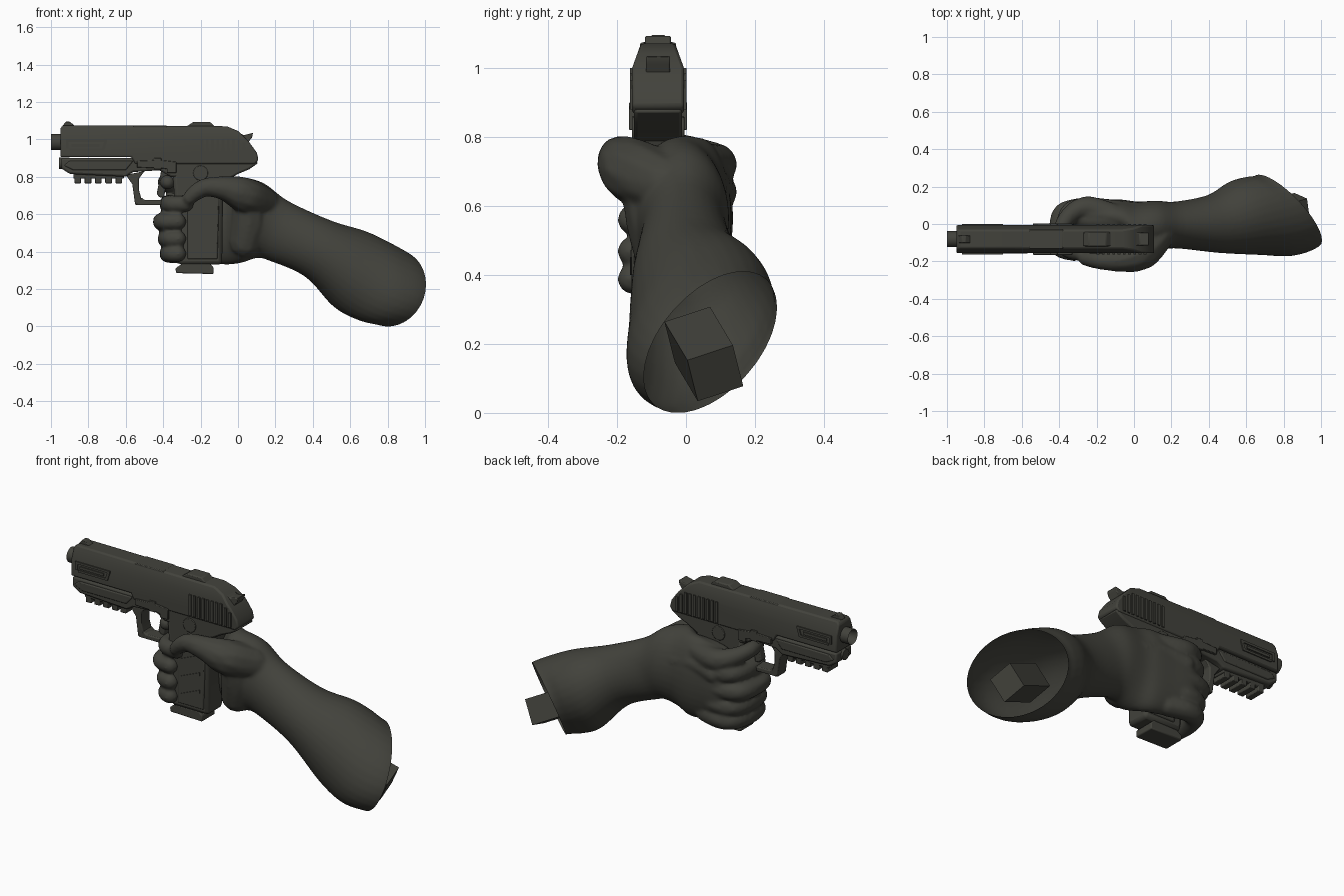
import bpy, bmesh, math
from mathutils import Vector, Matrix

if "Cube" in bpy.data.objects:
    bpy.data.objects.remove(bpy.data.objects["Cube"])

GY = -0.081  # centre plane of the pistol
mat = bpy.data.materials.new("dark_olive_grey")
mat.diffuse_color = (0.055, 0.055, 0.045, 1)
mat.use_nodes = True
mat.node_tree.nodes["Principled BSDF"].inputs["Base Color"].default_value = mat.diffuse_color


def finish(name, bm, bevel=0.0, angle=30):
    bmesh.ops.recalc_face_normals(bm, faces=bm.faces)
    me = bpy.data.meshes.new(name)
    bm.to_mesh(me)
    bm.free()
    me.materials.append(mat)
    ob = bpy.data.objects.new(name, me)
    bpy.context.collection.objects.link(ob)
    bpy.ops.object.select_all(action='DESELECT')
    bpy.context.view_layer.objects.active = ob
    ob.select_set(True)
    if bevel:
        m = ob.modifiers.new("edge_bevel", 'BEVEL')
        m.width, m.segments, m.limit_method = bevel, 2, 'ANGLE'
    bpy.ops.object.shade_smooth_by_angle(angle=math.radians(angle))
    return ob


def add_prism(bm, pts, y0, y1):
    """Side profile (x, z) extruded between two y values."""
    vs = [bm.verts.new((x, y0, z)) for x, z in pts]
    f = bm.faces.new(vs)
    r = bmesh.ops.extrude_face_region(bm, geom=[f])
    for v in r['geom']:
        if isinstance(v, bmesh.types.BMVert):
            v.co.y = y1


def prism(name, pts, half, bevel=0.006, y=GY):
    bm = bmesh.new()
    add_prism(bm, pts, y - half, y + half)
    return finish(name, bm, bevel)


def rect(x0, x1, z0, z1):
    return [(x0, z0), (x1, z0), (x1, z1), (x0, z1)]


def cyl(name, x0, x1, z, r, y=GY, hole=0.0):
    bm = bmesh.new()
    bmesh.ops.create_cone(bm, cap_ends=True, segments=24, radius1=r, radius2=r, depth=x1 - x0,
                          matrix=Matrix.Translation(((x0 + x1) / 2, y, z)) @ Matrix.Rotation(math.pi / 2, 4, 'Y'))
    if hole:  # sunken bore in the front cap
        front = [f for f in bm.faces if len(f.verts) > 4 and f.calc_center_median().x < x0 + 1e-4]
        bmesh.ops.inset_region(bm, faces=front, thickness=r - hole)
        for v in front[0].verts:
            v.co.x += 0.05
    return finish(name, bm)


# ---------- pistol ----------
# Slide: side profile, narrowed above its shoulder
bm = bmesh.new()
add_prism(bm, [(-0.95, 0.905), (-0.95, 1.06), (-0.935, 1.075), (-0.06, 1.07), (0.0, 1.045), (0.06, 0.985),
               (0.1, 0.93), (0.11, 0.89), (0.09, 0.868), (-0.55, 0.868), (-0.57, 0.905)], GY - 0.075, GY + 0.075)
bmesh.ops.bisect_plane(bm, geom=bm.verts[:] + bm.edges[:] + bm.faces[:], plane_co=(0, 0, 1.0), plane_no=(0, 0, 1))
for v in bm.verts:
    if v.co.z > 1.0:
        v.co.y = GY + (v.co.y - GY) * (1 - (v.co.z - 1.0) * 4.8)
finish("slide", bm, 0.008)

# Barrel and recoil rod
cyl("barrel", -1.0, -0.9, 0.985, 0.043, hole=0.026)
cyl("recoil_rod", -0.957, -0.9, 0.872, 0.03)

# Frame with dust cover and tang
prism("frame", [(-0.945, 0.9), (-0.945, 0.845), (-0.9, 0.815), (-0.6, 0.8), (-0.56, 0.825), (-0.42, 0.835),
                (-0.36, 0.8), (-0.06, 0.78), (0.0, 0.815), (0.06, 0.84), (0.11, 0.875), (0.08, 0.89), (-0.56, 0.9)],
      0.07, 0.01)
prism("dust_cover_panel", [(-0.9, 0.885), (-0.93, 0.86), (-0.88, 0.835), (-0.6, 0.835), (-0.56, 0.885)], 0.076)

# Accessory rail with teeth
prism("rail", rect(-0.88, -0.61, 0.79, 0.82), 0.05)
bm = bmesh.new()
for i in range(5):
    x = -0.875 + i * 0.055
    add_prism(bm, rect(x, x + 0.036, 0.765, 0.8), GY - 0.05, GY + 0.05)
finish("rail_teeth", bm, 0.004)

# Trigger guard and trigger
prism("guard_front", [(-0.6, 0.81), (-0.565, 0.76), (-0.55, 0.65), (-0.51, 0.66), (-0.53, 0.73), (-0.53, 0.79),
                      (-0.5, 0.83)], 0.04)
prism("guard_bottom", [(-0.55, 0.648), (-0.32, 0.648), (-0.32, 0.675), (-0.5, 0.675), (-0.515, 0.69)], 0.04)
prism("trigger", [(-0.41, 0.84), (-0.42, 0.78), (-0.435, 0.71), (-0.42, 0.69), (-0.395, 0.69), (-0.37, 0.84)], 0.022)

# Grip, panels, and magazine base
grip = [(-0.35, 0.84), (-0.335, 0.6), (-0.32, 0.33), (-0.085, 0.33), (-0.08, 0.7), (-0.03, 0.83)]
prism("grip", grip, 0.07, 0.02)
prism("grip_panels", [(-0.27, 0.7), (-0.27, 0.36), (-0.11, 0.36), (-0.1, 0.7), (-0.14, 0.73)], 0.077)
bm = bmesh.new()
for s in (-1, 1):  # slanted ridges on each panel
    for z in (0.4, 0.5, 0.6):
        add_prism(bm, [(-0.25, z), (-0.25, z + 0.02), (-0.13, z + 0.07), (-0.13, z + 0.05)],
                  GY + s * 0.07, GY + s * 0.082)
finish("grip_ridges", bm)
prism("magazine_base", [(-0.3, 0.335), (-0.335, 0.31), (-0.33, 0.285), (-0.13, 0.28), (-0.13, 0.315), (-0.15, 0.335)],
      0.06)

# Rear serrations and front slide windows on both sides
bm = bmesh.new()
for s in (-1, 1):
    for i in range(10):
        x = -0.2 + i * 0.028
        top = min(1.0, 1.0 - x * 0.7)
        add_prism(bm, [(x, 0.88), (x + 0.015, 0.88), (x + 0.015, top), (x, top)], GY + s * 0.07, GY + s * 0.082)
finish("slide_serrations", bm)
bm = bmesh.new()
for s in (-1, 1):
    for b in (rect(-0.92, -0.7, 0.985, 0.998), rect(-0.9, -0.72, 0.94, 0.952), rect(-0.92, -0.905, 0.95, 0.99),
              [(-0.73, 0.945), (-0.715, 0.94), (-0.7, 0.99), (-0.715, 0.99)], rect(-0.89, -0.74, 0.96, 0.975)):
        add_prism(bm, b, GY + s * 0.07, GY + s * 0.081)
finish("slide_windows", bm)

# Controls: slide stop, takedown block and frame pin
bm = bmesh.new()
for s in (-1, 1):
    for b in ([(-0.54, 0.85), (-0.4, 0.845), (-0.33, 0.83), (-0.33, 0.88), (-0.42, 0.89), (-0.54, 0.885)],
              rect(-0.45, -0.41, 0.84, 0.9), rect(-0.38, -0.33, 0.82, 0.875)):
        add_prism(bm, b, GY + s * 0.06, GY + s * 0.084)
    bmesh.ops.create_cone(bm, cap_ends=True, segments=16, radius1=0.04, radius2=0.04, depth=0.012,
                          matrix=Matrix.Translation((-0.2, GY + s * 0.07, 0.82)) @ Matrix.Rotation(math.pi / 2, 4, 'X'))
finish("frame_controls", bm, 0.003)

# Sights, ejection port cover, hammer
prism("rear_sight", [(-0.28, 1.065), (-0.24, 1.093), (-0.15, 1.093), (-0.12, 1.065)], 0.038)
prism("front_sight", [(-0.94, 1.07), (-0.92, 1.095), (-0.9, 1.095), (-0.87, 1.07)], 0.02, 0.003)
prism("ejection_port", rect(-0.56, -0.38, 1.0, 1.073), 0.052, 0.004)
prism("hammer", [(-0.03, 1.0), (0.0, 1.04), (0.03, 1.022), (0.08, 1.035), (0.075, 1.01), (0.055, 0.985),
                 (0.05, 0.96)], 0.035, 0.004)

# ---------- hand and forearm ----------
# Cross sections: centre, half axis across, half axis up
stations = [
    (-0.33, .06, .56, 0, .05, 0, 0, 0, .15),
    (-0.27, .055, .565, 0, .08, 0, 0, 0, .20),
    (-0.15, .045, .565, 0, .088, 0, 0, 0, .225),
    (-0.06, .03, .565, 0, .10, 0, 0, 0, .235),
    (0.02, -.02, .57, 0, .14, 0, 0, 0, .23),
    (0.12, -.01, .565, 0, .135, 0, .02, 0, .20),
    (0.22, -.005, .51, 0, .125, 0, .05, 0, .16),
    (0.43, 0, .415, -.03, .155, .02, .07, 0, .15),
    (0.60, .03, .305, -.09, .195, .04, .08, .02, .205),
    (0.72, .04, .245, -.14, .207, .055, .075, .04, .212),
    (0.82, .07, .205, -.17, .19, .06, .07, .04, .197),
    (0.89, .147, .163, -.17, .175, .06, .07, .04, .185)]


def smooth_path(p, steps):
    """Catmull-Rom interpolation of equal-length tuples."""
    out = []
    for i in range(len(p) - 1):
        a, b, c, d = p[max(i - 1, 0)], p[i], p[i + 1], p[min(i + 2, len(p) - 1)]
        for k in range(steps):
            t = k / steps
            out.append([0.5 * (2 * q + (r - o) * t + (2 * o - 5 * q + 4 * r - s) * t * t
                               + (3 * q - o - 3 * r + s) * t ** 3) for o, q, r, s in zip(a, b, c, d)])
    return out + [list(p[-1])]


bm = bmesh.new()
N, rings = 32, []
for s in smooth_path(stations, 5):
    c, a, b = Vector(s[:3]), Vector(s[3:6]), Vector(s[6:])
    rings.append([bm.verts.new(c + a * math.cos(2 * math.pi * i / N) + b * math.sin(2 * math.pi * i / N))
                  for i in range(N)])
for r, q in zip(rings, rings[1:]):
    for i in range(N):
        bm.faces.new((r[i], r[(i + 1) % N], q[(i + 1) % N], q[i]))
bm.faces.new(rings[0])
bm.faces.new(rings[-1])

# Digits as (x, y, z, radius) chains: four curled fingers, trigger finger, thumb
digits = [[(-0.17, .06, z, .055), (-0.27, .085, z, .055), (l + .075, .06, z, .052), (l + .047, -.04, z, .049),
           (l + .06, -.13, z, .047), (e, -.155, z, .045)]
          for z, l, e in ((.655, -.42, -.28), (.56, -.455, -.32), (.468, -.43, -.32), (.388, -.42, -.32))]
digits.append([(-0.12, .05, .72, .065), (-0.25, .088, .72, .062), (-0.34, .05, .745, .05), (-0.39, -.03, .77, .042),
               (-0.375, -.11, .77, .04)])
digits.append([(0.13, -.06, .66, .09), (0.04, -.15, .70, .097), (-0.06, -.19, .735, .068), (-0.16, -.195, .745, .052),
               (-0.22, -.19, .72, .046), (-0.26, -.185, .685, .038)])
# Knuckle web beside the grip, tendon ridge and heel of the palm
digits.append([(-0.28, .03, .70, .06), (-0.2, .02, .72, .06), (-0.1, .02, .73, .06)])
digits.append([(-0.25, .1, .64, .05), (-0.1, .08, .66, .05), (0.1, .06, .62, .05)])
digits.append([(0.06, -.1, .66, .09), (0.06, -.075, .55, .1), (0.04, -.06, .45, .09)])
for d in digits:
    for x, y, z, r in smooth_path(d, 8):
        bmesh.ops.create_icosphere(bm, subdivisions=2, radius=r, matrix=Matrix.Translation((x, y, z)))
hand = finish("hand_and_forearm", bm, 0, 60)
m = hand.modifiers.new("fuse", 'REMESH')
m.mode, m.voxel_size, m.use_smooth_shade = 'VOXEL', 0.009, True
s = hand.modifiers.new("soften", 'SMOOTH')
s.factor, s.iterations = 0.5, 8
for n in ("fuse", "soften"):
    bpy.ops.object.modifier_apply(modifier=n)

# Open the cut end of the forearm, leaving a hollow shell
bm = bmesh.new()
bm.from_mesh(hand.data)
bmesh.ops.bisect_plane(bm, geom=bm.verts[:] + bm.edges[:] + bm.faces[:], plane_co=(0.82, .07, .205),
                       plane_no=(1, 1.1, -0.6), clear_outer=True)
for f in bm.faces:
    f.smooth = True
    f.material_index = 0
bm.to_mesh(hand.data)
bm.free()

# Block standing inside the open end
bm = bmesh.new()
d = Vector((0.85, 0.25, -0.42)).normalized()
rot = d.to_track_quat('X', 'Z').to_matrix().to_4x4()
bmesh.ops.create_cube(bm, size=1, matrix=Matrix.Translation(Vector((0.90, 0.085, 0.115)) - d * 0.13) @ rot
                      @ Matrix.Rotation(0.35, 4, 'X') @ Matrix.Diagonal((0.26, 0.14, 0.14, 1)))
finish("inner_block", bm)
